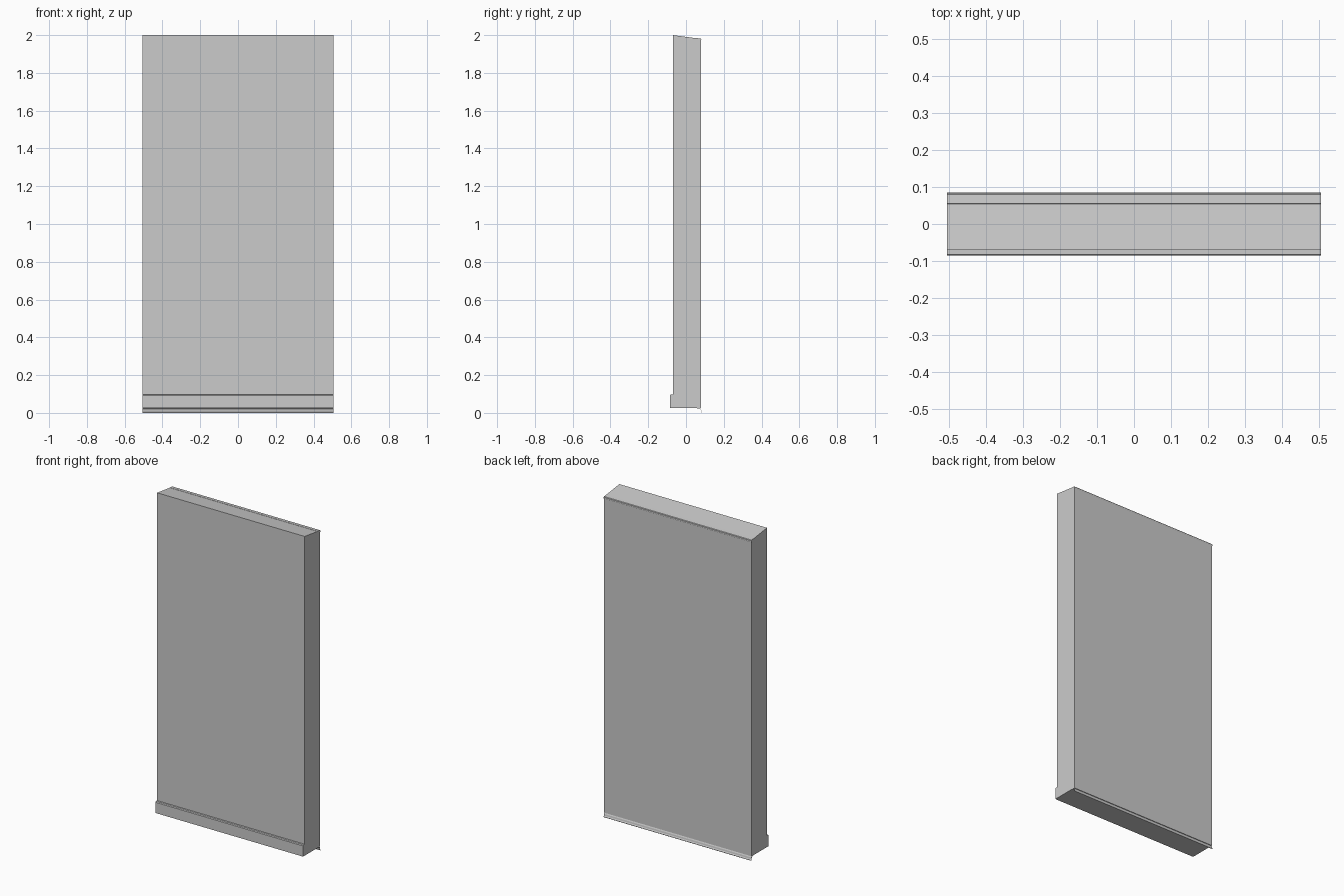
import bpy, bmesh

cube = bpy.data.objects.get("Cube")
if cube:
    bpy.data.objects.remove(cube, do_unlink=True)

HALF = 0.505

grey = bpy.data.materials.new("plain grey")
grey.use_nodes = True
grey.diffuse_color = (0.6, 0.6, 0.6, 1)
grey.node_tree.nodes["Principled BSDF"].inputs["Base Color"].default_value = (0.6, 0.6, 0.6, 1)


def extrude_profile(name, points):
    """Closed (y, z) outline swept along the width."""
    bm = bmesh.new()
    face = bm.faces.new([bm.verts.new((-HALF, y, z)) for y, z in points])
    swept = bmesh.ops.extrude_face_region(bm, geom=[face])["geom"]
    bmesh.ops.translate(bm, vec=(2 * HALF, 0, 0),
                        verts=[v for v in swept if isinstance(v, bmesh.types.BMVert)])
    bmesh.ops.recalc_face_normals(bm, faces=bm.faces)
    mesh = bpy.data.meshes.new(name)
    bm.to_mesh(mesh)
    bm.free()
    mesh.materials.append(grey)
    obj = bpy.data.objects.new(name, mesh)
    bpy.context.collection.objects.link(obj)
    return obj


def strip(name, path, thickness=0.002):
    """Thin sheet following a (y, z) path, thickened downwards."""
    under = [(y - thickness / 2, z - thickness) for y, z in reversed(path)]
    return extrude_profile(name, path + under)


# Wall slab with a top that falls towards the back
extrude_profile("wall_panel", [(-0.07, 0.026), (0.08, 0.026), (0.08, 1.98), (-0.07, 2.0)])

# Skirting board with an eased top edge
extrude_profile("skirting_board", [(-0.0855, 0.026), (-0.07, 0.026), (-0.07, 0.097),
                                   (-0.082, 0.097), (-0.0855, 0.092)])

# Metal drip edge under the back face
strip("bottom_drip_edge", [(0.06, 0.026), (0.076, 0.026), (0.08, 0.018),
                           (0.0815, 0.009), (0.0855, 0.002)])

# Small folded edge along the top of the back face
strip("top_drip_edge", [(0.055, 1.9845), (0.08, 1.9815), (0.083, 1.978), (0.083, 1.97)])
